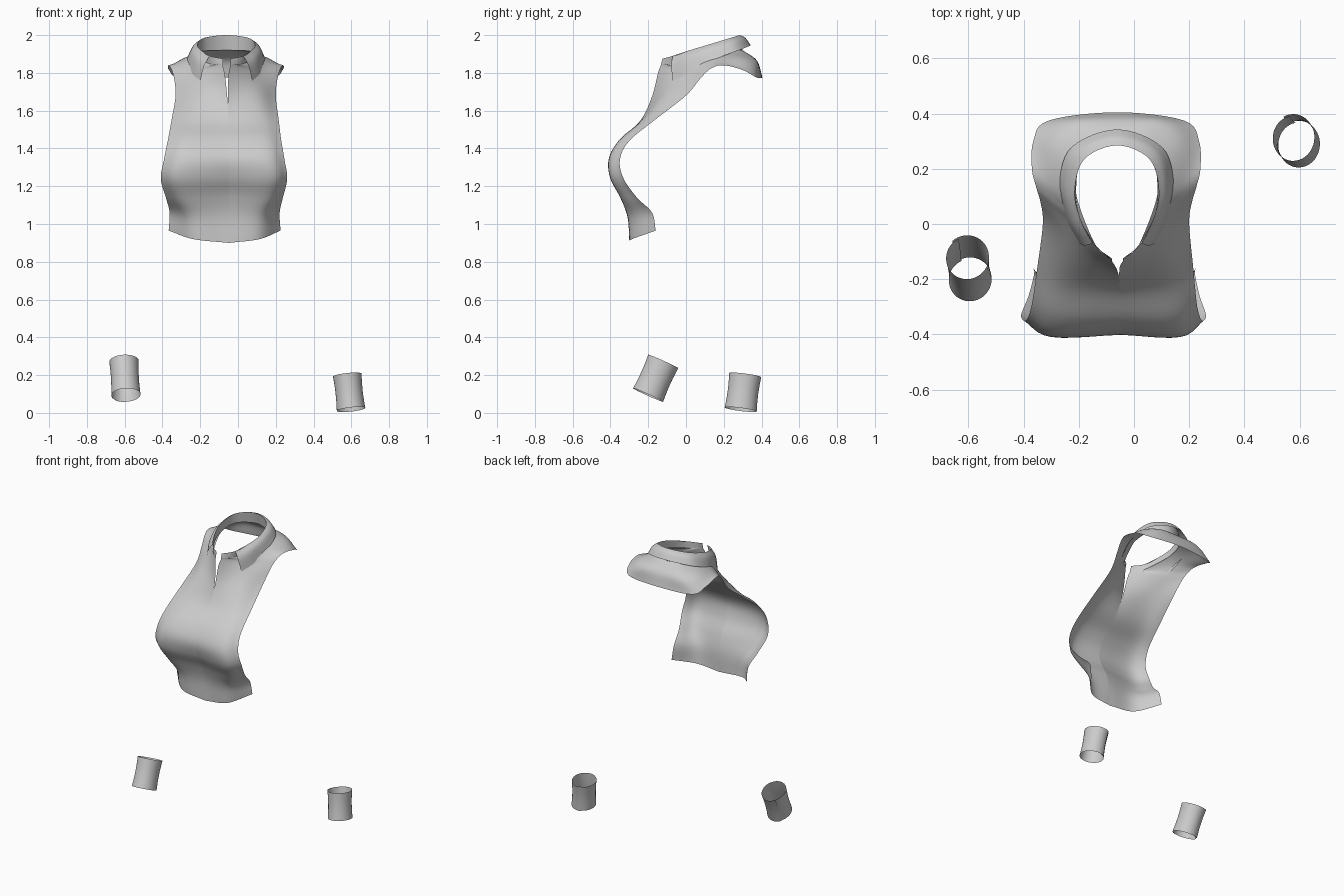
import bpy, math
from mathutils import Vector


def spline(pts, n):
    """Smooth curve through pts, n steps per span."""
    p = [Vector(q) for q in pts]
    p = [2 * p[0] - p[1]] + p + [2 * p[-1] - p[-2]]
    out = []
    for i in range(1, len(p) - 2):
        a, b, c, d = p[i - 1:i + 3]
        for k in range(n):
            t = k / n
            out.append(0.5 * (2 * b + (c - a) * t + (2 * a - 5 * b + 4 * c - d) * t * t
                              + (3 * b - a - 3 * c + d) * t ** 3))
    return out + [p[-2]]


def grid_object(name, grid):
    w = len(grid[0])
    faces = [(i * w + j, i * w + j + 1, (i + 1) * w + j + 1, (i + 1) * w + j)
             for i in range(len(grid) - 1) for j in range(w - 1)]
    me = bpy.data.meshes.new(name)
    me.from_pydata([tuple(v) for r in grid for v in r], [], faces)
    ob = bpy.data.objects.new(name, me)
    bpy.context.collection.objects.link(ob)
    for f in me.polygons:
        f.use_smooth = True
    return ob


def place(v):
    """Offset from the placket line -> world; the wearer's far side is narrower low down."""
    t = min(max((v.z - 1.45) / 0.35, 0), 1)
    side = 1 if v.x < 0 else 0.85 + 0.12 * t
    return Vector((-0.047 - 0.013 * t + v.x * side, v.y, v.z))


def cloth(name, rows, nr=6, nc=6):
    """Loft half rows (front to centre back), mirrored into one continuous sheet."""
    left = [[(-x, y, z) for x, y, z in r] for r in rows]
    full = left + rows[-2::-1]
    cols = [spline(c, nr) for c in zip(*full)]
    return grid_object(name, [[place(v) for v in spline(r, nc)] for r in zip(*cols)])


# Shirt fronts and yoke: placket/neckline, middle, side/armhole edge
body = [
    [(0, -.30, .90), (.19, -.285, .92), (.32, -.16, .965)],
    [(0, -.305, 1.04), (.20, -.30, 1.04), (.315, -.18, 1.06)],
    [(0, -.335, 1.15), (.24, -.345, 1.14), (.335, -.26, 1.14)],
    [(0, -.385, 1.25), (.26, -.40, 1.245), (.362, -.33, 1.24)],
    [(0, -.40, 1.35), (.24, -.405, 1.35), (.345, -.35, 1.34)],
    [(0, -.345, 1.45), (.22, -.345, 1.45), (.325, -.30, 1.44)],
    [(0, -.24, 1.55), (.2, -.225, 1.55), (.30, -.16, 1.555)],
    [(.002, -.178, 1.68), (.17, -.105, 1.69), (.275, 0, 1.68)],
    [(.02, -.135, 1.835), (.16, -.015, 1.79), (.28, .08, 1.775)],
    [(.08, -.075, 1.845), (.19, .05, 1.83), (.295, .135, 1.825)],
    [(.148, .10, 1.89), (.235, .15, 1.86), (.31, .20, 1.84)],
    [(.14, .20, 1.91), (.23, .28, 1.875), (.305, .30, 1.815)],
    [(.09, .28, 1.92), (.16, .365, 1.865), (.25, .375, 1.775)],
    [(0, .30, 1.92), (0, .375, 1.865), (0, .405, 1.775)],
]
cloth("shirt_front_and_yoke", body)

# Collar stand: neckline up to the fold
stand = [
    [(.02, -.135, 1.835), (.02, -.125, 1.875)],
    [(.08, -.075, 1.845), (.09, -.07, 1.89)],
    [(.135, .02, 1.87), (.135, .02, 1.92)],
    [(.15, .12, 1.895), (.155, .12, 1.95)],
    [(.125, .24, 1.915), (.12, .235, 1.985)],
    [(0, .30, 1.92), (0, .285, 2.0)],
]
cloth("collar_stand", stand, nc=3)

# Collar fall: fold down to the pointed outer edge
fall = [
    [(.09, -.07, 1.89), (.118, -.078, 1.84), (.14, -.07, 1.758)],
    [(.135, .02, 1.92), (.165, .01, 1.88), (.185, .02, 1.80)],
    [(.155, .12, 1.95), (.185, .13, 1.925), (.21, .15, 1.87)],
    [(.12, .235, 1.985), (.145, .26, 1.965), (.165, .28, 1.92)],
    [(0, .285, 2.0), (0, .315, 1.985), (0, .343, 1.945)],
]
cloth("collar_fall", fall)


def cuff(name, bottom, top, rx, ry, start):
    """Open tube whose ends overlap at the start angle."""
    b, t = Vector(bottom), Vector(top)
    q = Vector((0, 0, 1)).rotation_difference(t - b)
    grid = []
    for i in range(49):
        f = i / 48
        a = start + f * (2 * math.pi + 0.3)
        ring = []
        for j in range(7):
            h = j / 6
            r = (0.95 + 0.08 * f) * (1 - 0.05 * math.sin(math.pi * h))
            ring.append(b.lerp(t, h) + q @ Vector((rx * r * math.cos(a), ry * r * math.sin(a), 0)))
        grid.append(ring)
    return grid_object(name, grid)


# Loose cuffs
cuff("left_cuff", (-.595, -.202, .095), (-.605, -.122, .273), .079, .087, math.radians(115))
cuff("right_cuff", (.597, .288, .018), (.577, .312, .2), .077, .085, math.radians(100))
